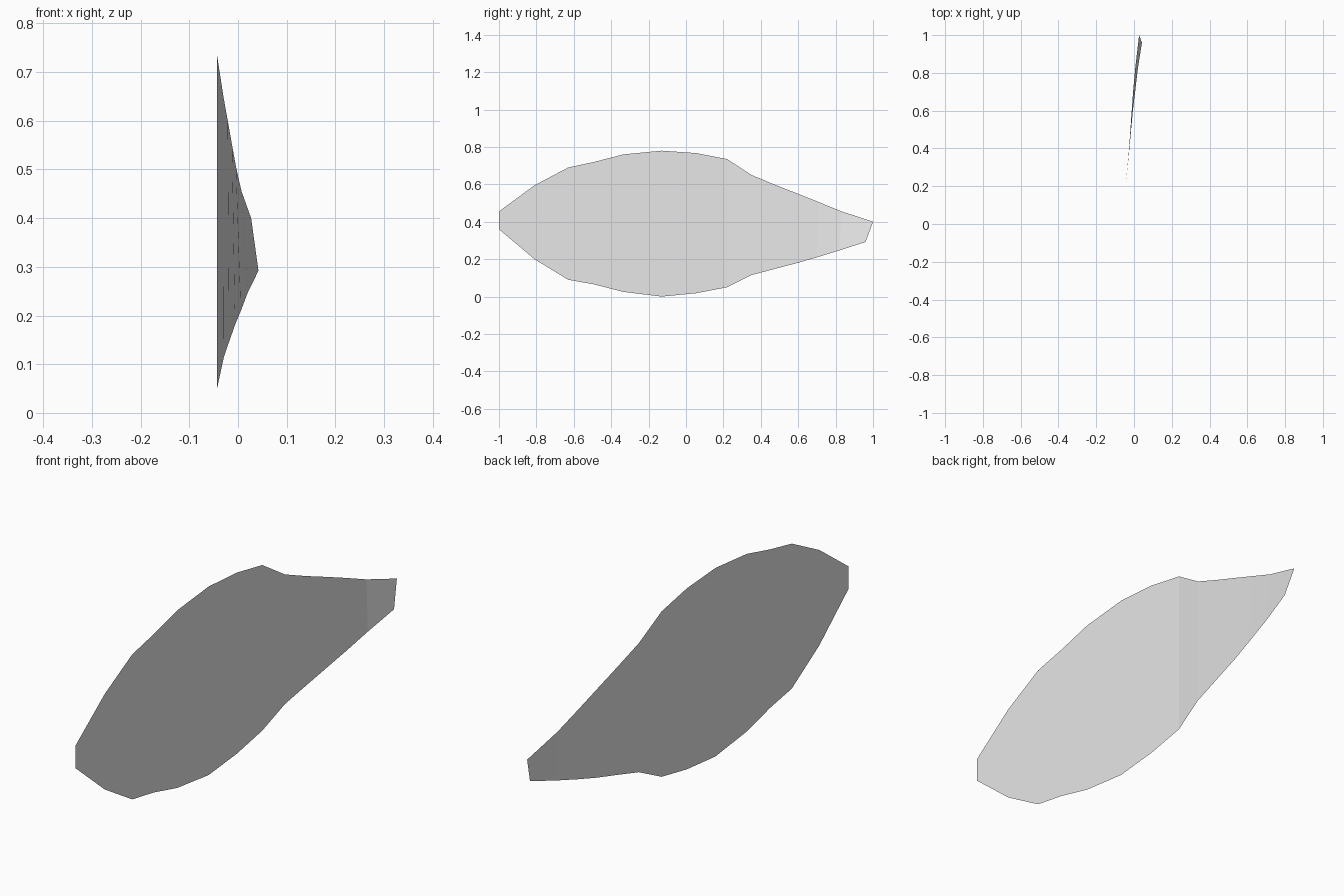
import bpy
import bmesh

cube = bpy.data.objects.get("Cube")
if cube:
    bpy.data.objects.remove(cube, do_unlink=True)

# One pale grey finish
grey = bpy.data.materials.new("pale grey")
grey.use_nodes = True
colour = (0.8, 0.8, 0.8, 1)
grey.diffuse_color = colour
grey.node_tree.nodes["Principled BSDF"].inputs["Base Color"].default_value = colour

# Cross ribs of the flat body: y, bottom z, top z
FLAT_X = -0.043
body = [(-1, .36, .455), (-.81, .20, .595), (-.63, .09, .69), (-.49, .065, .72),
        (-.335, .025, .76), (-.13, 0, .78), (.055, .018, .767), (.22, .05, .735)]
ribs = [((FLAT_X, y, lo), (FLAT_X, y, hi)) for y, lo, hi in body]

# Ribs of the bent, slightly twisted tip: bottom point, top point
ribs += [((-.029, .35, .115), (-.030, .35, .65)),
         ((-.018, .47, .147), (-.021, .47, .60)),
         ((-.006, .60, .181), (-.012, .60, .549)),
         ((.006, .70, .210), (-.004, .71, .505)),
         ((.020, .82, .247), (.007, .83, .456)),
         ((.042, .96, .292), (.027, 1.0, .40))]

# Join neighbouring ribs into a single thin sheet
bm = bmesh.new()
pairs = [[bm.verts.new(p) for p in rib] for rib in ribs]
for (lo_a, hi_a), (lo_b, hi_b) in zip(pairs, pairs[1:]):
    bm.faces.new((lo_a, lo_b, hi_b, hi_a))
mesh = bpy.data.meshes.new("curved_blade")
bm.to_mesh(mesh)
bm.free()
mesh.materials.append(grey)

blade = bpy.data.objects.new("curved_blade", mesh)
bpy.context.collection.objects.link(blade)
